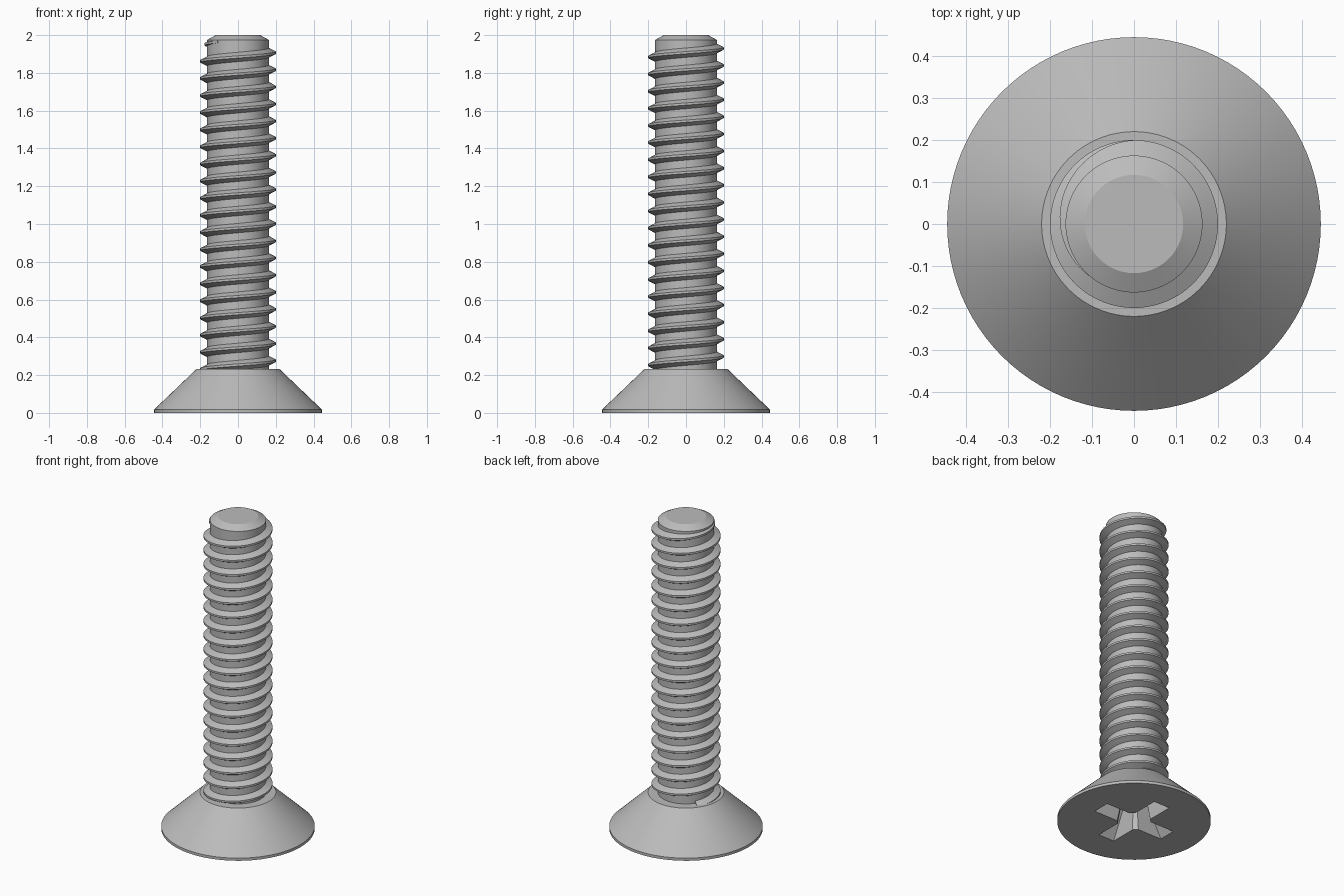
import bpy
import bmesh
from math import cos, sin, pi, radians

cube = bpy.data.objects.get("Cube")
if cube:
    bpy.data.objects.remove(cube, do_unlink=True)

STEEL = (0.5, 0.5, 0.5, 1.0)
steel = bpy.data.materials.new("grey steel")
steel.use_nodes = True
steel.diffuse_color = STEEL
steel.node_tree.nodes["Principled BSDF"].inputs["Base Color"].default_value = STEEL

SEGMENTS = 96
CORE, CREST, PITCH = 0.163, 0.2, 0.0906


def finish(bm, name):
    """Turn a bmesh into a smooth shaded steel object with crisp edges."""
    bmesh.ops.recalc_face_normals(bm, faces=bm.faces)
    mesh = bpy.data.meshes.new(name)
    bm.to_mesh(mesh)
    bm.free()
    mesh.materials.append(steel)
    obj = bpy.data.objects.new(name, mesh)
    bpy.context.collection.objects.link(obj)
    bpy.ops.object.select_all(action='DESELECT')
    obj.select_set(True)
    bpy.context.view_layer.objects.active = obj
    bpy.ops.object.shade_smooth_by_angle(angle=radians(25))
    return obj


def bridge(bm, a, b, closed=True):
    """Join two equal rows of vertices with quads."""
    n = len(a)
    for i in range(n if closed else n - 1):
        j = (i + 1) % n
        bm.faces.new((a[i], a[j], b[j], b[i]))


def recess_ring(bm, z, length, width, corner):
    """Cross outline with chamfered inner corners."""
    ring = []
    for k in range(4):
        c, s = cos(k * pi / 2), sin(k * pi / 2)
        for x, y in ((length, -width), (length, width), (corner, width), (width, corner)):
            ring.append(bm.verts.new((c * x - s * y, s * x + c * y, z)))
    # drop the fourth point's duplicate position by keeping the order around the cross
    return ring


# Countersunk head, plain shank and chamfered tip in one lathe
bm = bmesh.new()
profile = [(0.445, 0), (0.445, 0.017), (0.22, 0.232), (CORE, 0.232),
           (CORE, 1.975), (0.117, 2.0)]
rings = [[bm.verts.new((r * cos(2 * pi * i / SEGMENTS), r * sin(2 * pi * i / SEGMENTS), z))
          for i in range(SEGMENTS)] for r, z in profile]
for lower, upper in zip(rings, rings[1:]):
    bridge(bm, lower, upper)
bm.faces.new(rings[-1])

# Cross drive recess sunk into the head
mouth = recess_ring(bm, 0, 0.25, 0.056, 0.08)
floor = recess_ring(bm, 0.2, 0.12, 0.036, 0.05)
bridge(bm, mouth, floor)
bm.faces.new(floor)
bm.edges.ensure_lookup_table()
rim = [bm.edges.get((ring[i], ring[(i + 1) % len(ring)]))
       for ring in (rings[0], mouth) for i in range(len(ring))]
bmesh.ops.triangle_fill(bm, edges=rim, use_beauty=True)
finish(bm, "screw_body")

# Right-handed thread that fades into the shank near the tip
bm = bmesh.new()
STEPS = 72
START_TURN, FADE_TURN, END_TURN = -18.6, 0.25, 0.64
Z_AT_ZERO = 1.907
FLANK, FLAT = 0.021, 0.006
rows = []
count = int((END_TURN - START_TURN) * STEPS)
for i in range(count + 1):
    turn = START_TURN + i / STEPS
    fade = min(1, max(0.02, (END_TURN - turn) / (END_TURN - FADE_TURN)))
    z = Z_AT_ZERO + PITCH * turn
    top = CORE + (CREST - CORE) * fade
    inner = CORE - 0.004
    section = ((inner, -FLAT - FLANK * fade), (top, -FLAT),
               (top, FLAT), (inner, FLAT + FLANK * fade))
    a = 2 * pi * turn
    rows.append([bm.verts.new((r * cos(a), r * sin(a), z + dz)) for r, dz in section])
for a, b in zip(rows, rows[1:]):
    bridge(bm, a, b)
bm.faces.new(rows[0])
bm.faces.new(rows[-1])
finish(bm, "thread")
